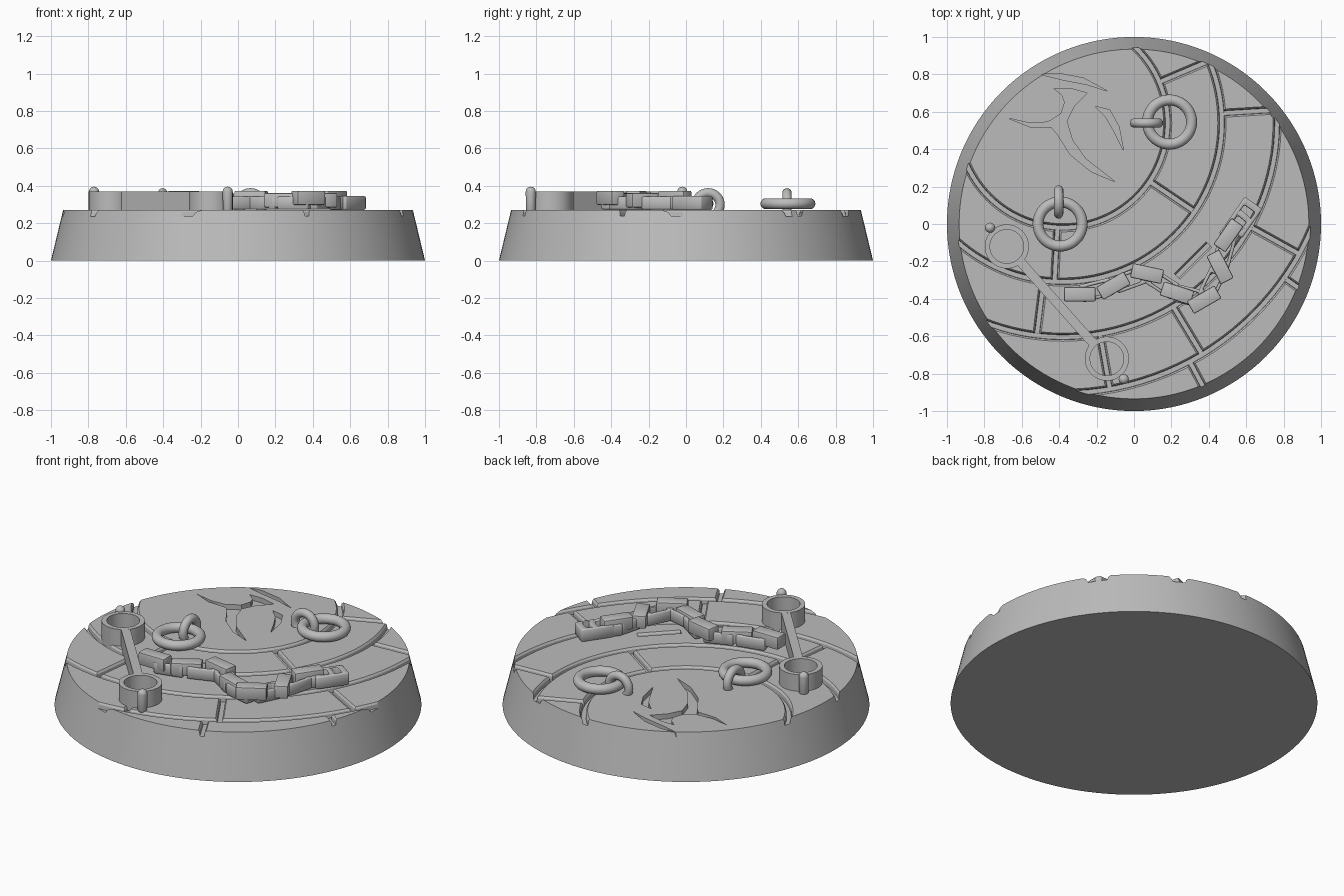
import bpy, bmesh, math
from mathutils import Vector, Matrix

old = bpy.data.objects.get("Cube")
if old:
    bpy.data.objects.remove(old)

stone = bpy.data.materials.new("grey_stone")
stone.use_nodes = True
GREY = (0.5, 0.5, 0.5, 1)
stone.diffuse_color = GREY
stone.node_tree.nodes["Principled BSDF"].inputs["Base Color"].default_value = GREY

TOP = 0.27
CENTRE = Vector((-0.38, 0.54))      # centre of the curved paving
RINGS = [0.56, 0.85, 1.145, 1.445]  # radii of the paving joints


def finish(name, bm, angle=30):
    bmesh.ops.recalc_face_normals(bm, faces=bm.faces)
    mesh = bpy.data.meshes.new(name)
    bm.to_mesh(mesh)
    bm.free()
    obj = bpy.data.objects.new(name, mesh)
    bpy.context.collection.objects.link(obj)
    mesh.materials.append(stone)
    smooth(obj, angle)
    return obj


def smooth(obj, angle=30):
    bpy.ops.object.select_all(action='DESELECT')
    obj.select_set(True)
    bpy.context.view_layer.objects.active = obj
    bpy.ops.object.shade_smooth_by_angle(angle=math.radians(angle))


def prism(bm, outline, low, high):
    face = bm.faces.new([bm.verts.new((x, y, low)) for x, y in outline])
    up = bmesh.ops.extrude_face_region(bm, geom=[face])["geom"]
    verts = [v for v in up if isinstance(v, bmesh.types.BMVert)]
    bmesh.ops.translate(bm, verts=verts, vec=(0, 0, high - low))


def lathe(bm, profile, sides):
    """Closed ring swept from (radius, height) points."""
    loops = []
    for i in range(sides):
        a = math.tau * i / sides
        loops.append([bm.verts.new((r * math.cos(a), r * math.sin(a), z)) for r, z in profile])
    n = len(profile)
    for i in range(sides):
        p, q = loops[i], loops[(i + 1) % sides]
        for k in range(n):
            bm.faces.new((p[k], q[k], q[(k + 1) % n], p[(k + 1) % n]))


def groove_section(floor):
    return [(-0.012, floor), (0.012, floor), (0.014, 0.259),
            (0.022, TOP), (0.022, 0.3), (-0.022, 0.3), (-0.022, TOP), (-0.014, 0.259)]


# Round base
bm = bmesh.new()
bmesh.ops.create_cone(bm, cap_ends=True, segments=128, radius1=1, radius2=0.935, depth=TOP,
                      matrix=Matrix.Translation((0, 0, TOP / 2)))
base = finish("round_base", bm)

# Joints between the paving rings
cutters = []
for radius in RINGS:
    bm = bmesh.new()
    lathe(bm, [(radius + o, z) for o, z in groove_section(0.235)], 128)
    bmesh.ops.translate(bm, verts=bm.verts, vec=CENTRE.to_3d())
    cutters.append(finish("ring_joint_cutter", bm))


def straight_joint(start, end):
    bm = bmesh.new()
    way = (end - start).normalized()
    side = Vector((-way.y, way.x))
    ends = [[bm.verts.new((*(p + side * o), z)) for o, z in groove_section(0.238)]
            for p in (start, end)]
    for loop in ends:
        bm.faces.new(loop)
    n = len(ends[0])
    for k in range(n):
        j = (k + 1) % n
        bm.faces.new((ends[0][k], ends[0][j], ends[1][j], ends[1][k]))
    cutters.append(finish("straight_joint_cutter", bm))


# Cross joints, by ring and direction
joints = [(23, -34, -93), (3.5, -97), (-29, -59, -80), (-35, -62)]
for i, angles in enumerate(joints):
    inner = RINGS[i]
    outer = RINGS[i + 1] if i < 3 else inner + 0.2
    for a in angles:
        way = Vector((math.cos(math.radians(a)), math.sin(math.radians(a))))
        straight_joint(CENTRE + way * inner, CENTRE + way * outer)
straight_joint(Vector((0.23, -0.28)), Vector((0.4, -0.11)))

# Engraved curved blades
blades = [
    [(-.5, .80), (-.4, .805), (-.27, .78), (-.14, .71), (-.25, .745), (-.38, .77)],
    [(-.67, .565), (-.56, .54), (-.46, .545), (-.39, .59), (-.37, .65), (-.385, .69),
     (-.43, .725), (-.34, .725), (-.25, .70), (-.32, .63), (-.36, .55), (-.33, .45),
     (-.26, .35), (-.1, .225), (-.23, .28), (-.34, .37), (-.41, .48), (-.44, .515), (-.56, .52)],
    [(-.21, .63), (-.13, .61), (-.08, .52), (-.055, .39), (-.11, .5), (-.15, .57)],
]
for outline in blades:
    bm = bmesh.new()
    prism(bm, outline, 0.24, 0.3)
    cutters.append(finish("blade_cutter", bm))

for cutter in cutters:
    cutter.hide_render = True
    mod = base.modifiers.new("cut", 'BOOLEAN')
    mod.operation = 'DIFFERENCE'
    mod.solver = 'EXACT'
    mod.object = cutter
bpy.context.view_layer.update()
carved = bpy.data.meshes.new_from_object(base.evaluated_get(bpy.context.evaluated_depsgraph_get()))
base.modifiers.clear()
base.data = carved
for cutter in cutters:
    bpy.data.objects.remove(cutter)
smooth(base)


# Iron rings: one lying flat, one standing through the floor
def torus(name, major, minor, place):
    bm = bmesh.new()
    section = [(major + minor * math.cos(math.tau * k / 16), minor * math.sin(math.tau * k / 16))
               for k in range(16)]
    lathe(bm, section, 48)
    bmesh.ops.transform(bm, matrix=place, verts=bm.verts)
    finish(name, bm)


for label, flat, upright, axis in (("back", (0.19, 0.545, 0.304), (0.067, 0.54, 0.298), 'X'),
                                   ("front", (-0.395, 0, 0.304), (-0.403, 0.118, 0.298), 'Y')):
    torus(label + "_flat_ring", 0.118, 0.029, Matrix.Translation(flat))
    torus(label + "_anchor_ring", 0.064, 0.025,
          Matrix.Translation(upright) @ Matrix.Rotation(math.pi / 2, 4, axis))

# Shackles: two open cuffs, a joining bar and round-headed pins
cuffs = [Vector((-0.68, -0.12)), Vector((-0.145, -0.72))]
pins = [Vector((-0.77, -0.02)), Vector((-0.055, -0.83))]
for label, cuff, pin in zip(("left", "right"), cuffs, pins):
    bm = bmesh.new()
    lathe(bm, [(0.09, 0.245), (0.118, 0.245), (0.118, 0.37), (0.09, 0.37)], 48)
    bmesh.ops.translate(bm, verts=bm.verts, vec=cuff.to_3d())
    finish(label + "_cuff", bm)
    bm = bmesh.new()
    bmesh.ops.create_uvsphere(bm, u_segments=20, v_segments=12, radius=0.027)
    for v in bm.verts:
        v.co.z += 0.368 if v.co.z > -0.001 else 0.28
    bmesh.ops.translate(bm, verts=bm.verts, vec=pin.to_3d())
    finish(label + "_pin", bm)

way = (cuffs[1] - cuffs[0]).normalized()
side = Vector((-way.y, way.x)) * 0.025
a, b = cuffs[0] + way * 0.112, cuffs[1] - way * 0.112
bm = bmesh.new()
prism(bm, [a + side, b + side, b - side, a - side], 0.26, 0.3695)
finish("cuff_bar", bm)


# Chain of solid blocks joined by open flat links
def bevelled_box(name, size, place, hole=None):
    bm = bmesh.new()
    if hole:
        lathe(bm, [(0.5, -0.5), (0.5, 0.5), (hole, 0.5), (hole, -0.5)], 4)
        bmesh.ops.rotate(bm, verts=bm.verts, matrix=Matrix.Rotation(math.pi / 4, 3, 'Z'))
        bmesh.ops.scale(bm, verts=bm.verts, vec=(math.sqrt(2), math.sqrt(2), 1))
    else:
        bmesh.ops.create_cube(bm, size=1)
    bmesh.ops.scale(bm, verts=bm.verts, vec=size)
    bmesh.ops.bevel(bm, geom=bm.edges[:], offset=0.008, segments=2, profile=0.5, affect='EDGES')
    bmesh.ops.transform(bm, matrix=place, verts=bm.verts)
    finish(name, bm, 40)


blocks = [(-.29, -.375, 0), (-.11, -.33, 30), (.07, -.265, -12), (.23, -.37, -18),
          (.375, -.405, 30), (.46, -.23, -63), (.505, -.06, 55), (.585, .035, 55)]
for i, (x, y, turn) in enumerate(blocks):
    spin = Matrix.Rotation(math.radians(turn), 4, 'Z')
    z = 0.335 if i % 2 == 0 else 0.322
    if i < len(blocks) - 1:
        bevelled_box(f"chain_block_{i + 1}", (0.17, 0.078, 0.076), Matrix.Translation((x, y, z)) @ spin)
        nx, ny, _ = blocks[i + 1]
        heading = Matrix.Rotation(math.atan2(ny - y, nx - x), 4, 'Z')
        middle = Matrix.Translation(((x + nx) / 2, (y + ny) / 2, 0.308))
        bevelled_box(f"chain_link_{i + 1}", (0.17, 0.095, 0.07), middle @ heading, 0.3)
    else:
        bevelled_box("chain_end_link", (0.19, 0.115, 0.075), Matrix.Translation((x, y, 0.308)) @ spin, 0.3)
